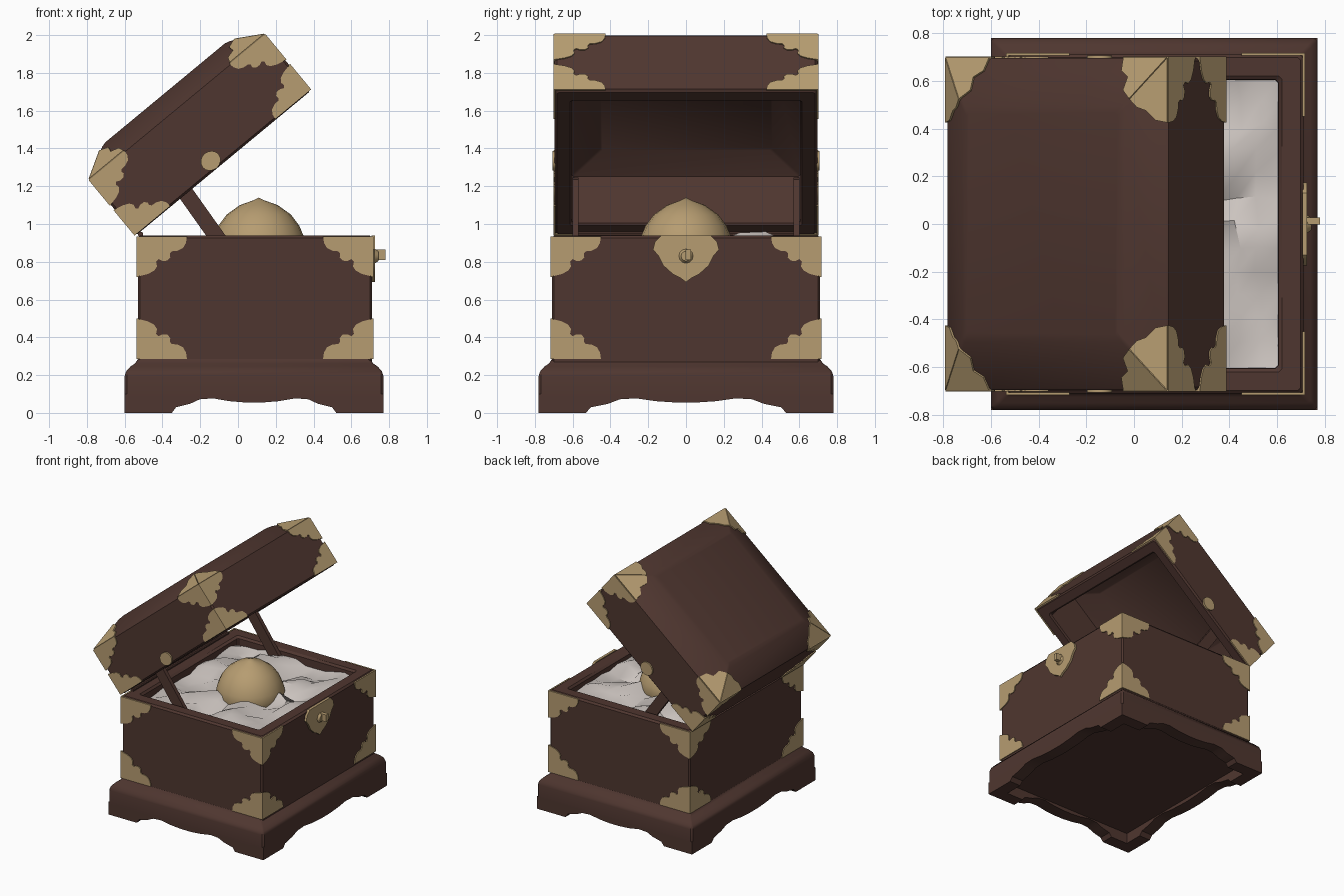
import bpy, bmesh, math, random
from mathutils import Vector, Matrix

if "Cube" in bpy.data.objects:
    bpy.data.objects.remove(bpy.data.objects["Cube"])

random.seed(4)


def material(name, rgb):
    m = bpy.data.materials.new(name)
    m.diffuse_color = (*rgb, 1)
    m.use_nodes = True
    m.node_tree.nodes["Principled BSDF"].inputs["Base Color"].default_value = m.diffuse_color
    return m


WOOD = material("dark brown wood", (0.078, 0.037, 0.029))
GOLD = material("antique gold", (0.47, 0.335, 0.165))
CLOTH = material("pale grey cloth", (0.60, 0.55, 0.52))

# Lid frame: x runs along the lid from the hinge, z points out of the lid top
LID = Matrix.Translation((-0.54, 0, 0.94)) @ Matrix.Rotation(math.radians(-39.6), 4, 'Y')
ID = Matrix.Identity(4)


def finish(bm, name, mat, M=ID, angle=35):
    bmesh.ops.recalc_face_normals(bm, faces=bm.faces[:])
    bm.transform(M)
    me = bpy.data.meshes.new(name)
    bm.to_mesh(me)
    bm.free()
    me.materials.append(mat)
    ob = bpy.data.objects.new(name, me)
    bpy.context.collection.objects.link(ob)
    bpy.ops.object.select_all(action='DESELECT')
    ob.select_set(True)
    bpy.context.view_layer.objects.active = ob
    bpy.ops.object.shade_smooth_by_angle(angle=math.radians(angle))
    return ob


def loft(name, mat, box, rings, M=ID, c=0.012):
    """Stack of corner-cut rectangles: each ring is (inset x, inset y, z)."""
    bm = bmesh.new()
    loops = []
    for ix, iy, z in rings:
        x0, x1, y0, y1 = box[0] + ix, box[1] - ix, box[2] + iy, box[3] - iy
        pts = [(x0 + c, y0), (x1 - c, y0), (x1, y0 + c), (x1, y1 - c),
               (x1 - c, y1), (x0 + c, y1), (x0, y1 - c), (x0, y0 + c)]
        loops.append([bm.verts.new((x, y, z)) for x, y in pts])
    for a, b in zip(loops, loops[1:]):
        for i in range(8):
            j = (i + 1) % 8
            bm.faces.new((a[i], a[j], b[j], b[i]))
    bm.faces.new(loops[0])
    bm.faces.new(loops[-1])
    return finish(bm, name, mat, M)


def plate(bm, o, U, V, N, pts, lo=-0.004, hi=0.007):
    """Flat outline in the U,V plane, thickened along N."""
    o, U, V, N = Vector(o), Vector(U), Vector(V), Vector(N)
    a = [bm.verts.new(o + U * u + V * v + N * lo) for u, v in pts]
    b = [bm.verts.new(o + U * u + V * v + N * hi) for u, v in pts]
    n = len(pts)
    bm.faces.new(a[::-1])
    bm.faces.new(b)
    for i in range(n):
        j = (i + 1) % n
        bm.faces.new((a[i], a[j], b[j], b[i]))


# Scalloped corner mount, as fractions of its width and height
SCALLOP = [(0, 0), (1, 0), (0.98, 0.16), (0.92, 0.29), (0.80, 0.36), (0.69, 0.37),
           (0.65, 0.43), (0.66, 0.52), (0.60, 0.60), (0.50, 0.61), (0.42, 0.56),
           (0.37, 0.62), (0.39, 0.74), (0.33, 0.85), (0.20, 0.93), (0, 1)]


def scallop(w, h):
    return [(u * w if u else -0.007, v * h) for u, v in SCALLOP]


def corner_mounts(bm, box, z0, z1, wx, wy, h):
    """A mount in each corner of all four walls."""
    x0, x1, y0, y1 = box
    for z, vz in ((z0, 1), (z1, -1)):
        for x, sx in ((x0, 1), (x1, -1)):
            for y, sy in ((y0, 1), (y1, -1)):
                plate(bm, (x, y, z), (sx, 0, 0), (0, 0, vz), (0, -sy, 0), scallop(wx, h))
                plate(bm, (x, y, z), (0, sy, 0), (0, 0, vz), (-sx, 0, 0), scallop(wy, h))


# ---- Base with moulded top and scalloped feet
BASE = (-0.60, 0.77, -0.78, 0.78)
loft("base_moulding", WOOD, BASE,
     [(0, 0, 0.085), (0, 0, 0.195), (0.008, 0.008, 0.22), (0.03, 0.03, 0.245),
      (0.055, 0.055, 0.262), (0.07, 0.07, 0.285), (0.09, 0.09, 0.285)])


def skirt_outline(half):
    c = half - 0.25
    side = [(half, 0.1), (half, 0), (c, 0), (c * 0.95, 0.03), (c * 0.78, 0.048),
            (c * 0.66, 0.072), (c * 0.5, 0.077), (c * 0.3, 0.062), (c * 0.1, 0.055)]
    return side + [(-u, v) for u, v in reversed(side)]


bm = bmesh.new()
for s in (-1, 1):
    plate(bm, (0.085, s * 0.78, 0), (1, 0, 0), (0, 0, 1), (0, s, 0), skirt_outline(0.685), -0.10, 0)
    plate(bm, (0.085 + s * 0.685, 0, 0), (0, 1, 0), (0, 0, 1), (s, 0, 0), skirt_outline(0.78), -0.10, 0)
finish(bm, "base_feet_skirt", WOOD)

# ---- Open box body
BODY = (-0.53, 0.71, -0.71, 0.71)
loft("box_body", WOOD, BODY,
     [(0, 0, 0.27), (0, 0, 0.925), (0.012, 0.012, 0.94), (0.09, 0.09, 0.94),
      (0.105, 0.105, 0.925), (0.11, 0.11, 0.70)])
bm = bmesh.new()
corner_mounts(bm, BODY, 0.285, 0.935, 0.26, 0.26, 0.215)
finish(bm, "body_corner_mounts", GOLD)

# ---- Lid shell with chamfered top and hollow inside
LBOX = (0, 1.20, -0.695, 0.695)
loft("lid_shell", WOOD, LBOX,
     [(0.20, 0.24, 0.42), (0.09, 0.09, 0.33), (0.09, 0.09, 0.012), (0.08, 0.08, 0),
      (0.012, 0.012, 0), (0, 0, 0.012), (0, 0, 0.378), (0.006, 0.006, 0.386),
      (0.16, 0.20, 0.475), (0.19, 0.23, 0.483)], LID)

# Lid mounts: walls, sloped top corners, and a round boss on each side
bm = bmesh.new()
corner_mounts(bm, LBOX, 0.004, 0.384, 0.24, 0.27, 0.175)
SLOPE_X = [(0, 0), (0.27, 0), (0.26, 0.05), (0.22, 0.09), (0.205, 0.13), (0.172, 0.16)]
SLOPE_Y = [(0, 0), (0.235, 0), (0.225, 0.06), (0.18, 0.09), (0.185, 0.15), (0.138, 0.19)]
for x, sx in ((0, 1), (1.20, -1)):
    for y, sy in ((-0.695, 1), (0.695, -1)):
        o = (x, y, 0.384)
        vx = Vector((sx * 0.16, 0, 0.093)).normalized()
        plate(bm, o, (0, sy, 0), vx, (-sx * vx.z, 0, abs(vx.x)), SLOPE_X)
        vy = Vector((0, sy * 0.20, 0.093)).normalized()
        plate(bm, o, (sx, 0, 0), vy, (0, -sy * vy.z, abs(vy.y)), SLOPE_Y)
boss = [(0.055 * math.cos(k * math.tau / 16), 0.05 * math.sin(k * math.tau / 16)) for k in range(16)]
for s in (-1, 1):
    plate(bm, (0.556, s * 0.695, 0.052), (1, 0, 0), (0, 0, 1), (0, s, 0), boss, -0.004, 0.012)
finish(bm, "lid_corner_mounts", GOLD, LID)

# ---- Hinge rod along the back edge
bm = bmesh.new()
bmesh.ops.create_cone(bm, cap_ends=True, segments=10, radius1=0.014, radius2=0.014, depth=1.2,
                      matrix=Matrix.Translation((-0.515, 0, 0.945)) @ Matrix.Rotation(math.pi / 2, 4, 'X'))
finish(bm, "hinge_rod", WOOD)

# ---- Lid support struts
d = Vector((0.22, 0, -0.31)).normalized()
w = Vector((-d.z, 0, d.x))
for s, label in ((-1, "front"), (1, "back")):
    bm = bmesh.new()
    plate(bm, (-0.31, s * 0.585, 1.21), d, w, (0, 1, 0),
          [(-0.03, -0.02), (-0.03, 0.02), (0, 0.042), (0.42, 0.042), (0.42, -0.042), (0, -0.042)],
          -0.016, 0.016)
    finish(bm, label + "_lid_strut", WOOD)

# ---- Clasp plate and staple on the opening side
bm = bmesh.new()
half = [(0.13, 0.94), (0.165, 0.905), (0.175, 0.865), (0.145, 0.83), (0.12, 0.78), (0.07, 0.735), (0.03, 0.715)]
outline = half + [(0, 0.692)] + [(-u, v) for u, v in reversed(half)]
plate(bm, (0.71, 0, 0), (0, 1, 0), (0, 0, 1), (1, 0, 0), outline, -0.004, 0.016)
bmesh.ops.create_cone(bm, cap_ends=True, segments=12, radius1=0.04, radius2=0.026, depth=0.02,
                      matrix=Matrix.Translation((0.733, 0, 0.83)) @ Matrix.Rotation(math.pi / 2, 4, 'Y'))
bmesh.ops.create_cube(bm, size=1, matrix=Matrix.Translation((0.753, 0.012, 0.838)) @ Matrix.Diagonal((0.054, 0.03, 0.055, 1)))
finish(bm, "clasp", GOLD)

# ---- Crumpled cloth lining
bm = bmesh.new()
n = 13
grid = []
for i in range(n):
    row = []
    for j in range(n):
        x, y = -0.425 + 1.03 * i / (n - 1), -0.605 + 1.21 * j / (n - 1)
        ang, r = math.atan2(y, x - 0.11), math.hypot(x - 0.11, y)
        z = 0.875 + 0.03 * math.sin(6 * ang + 1 + 4 * r) + random.uniform(-0.028, 0.028)
        if x < 0 and 0.2 < y < 0.5:
            z += 0.04
        if i in (0, n - 1) or j in (0, n - 1):
            z = 0.885 + random.uniform(-0.02, 0.02)
        else:
            x += random.uniform(-0.02, 0.02)
            y += random.uniform(-0.02, 0.02)
        row.append(bm.verts.new((x, y, z)))
    grid.append(row)
for i in range(n - 1):
    for j in range(n - 1):
        bm.faces.new((grid[i][j], grid[i + 1][j], grid[i + 1][j + 1], grid[i][j + 1]))
finish(bm, "cloth_lining", CLOTH, angle=40)

# ---- Golden ball with a small tip, resting in the cloth
bm = bmesh.new()
prof = [(0, 1.14), (0.03, 1.125), (0.10, 1.10), (0.17, 1.05), (0.215, 0.99), (0.24, 0.93),
        (0.25, 0.88), (0.235, 0.81), (0.16, 0.73), (0, 0.70)]
vs = [bm.verts.new((r, 0, z)) for r, z in prof]
es = [bm.edges.new(p) for p in zip(vs, vs[1:])]
bmesh.ops.spin(bm, geom=vs + es, cent=(0, 0, 0), axis=(0, 0, 1), angle=math.tau, steps=20)
bmesh.ops.remove_doubles(bm, verts=bm.verts[:], dist=0.0005)
finish(bm, "golden_ball", GOLD, Matrix.Translation((0.11, 0, 0)), 50)
